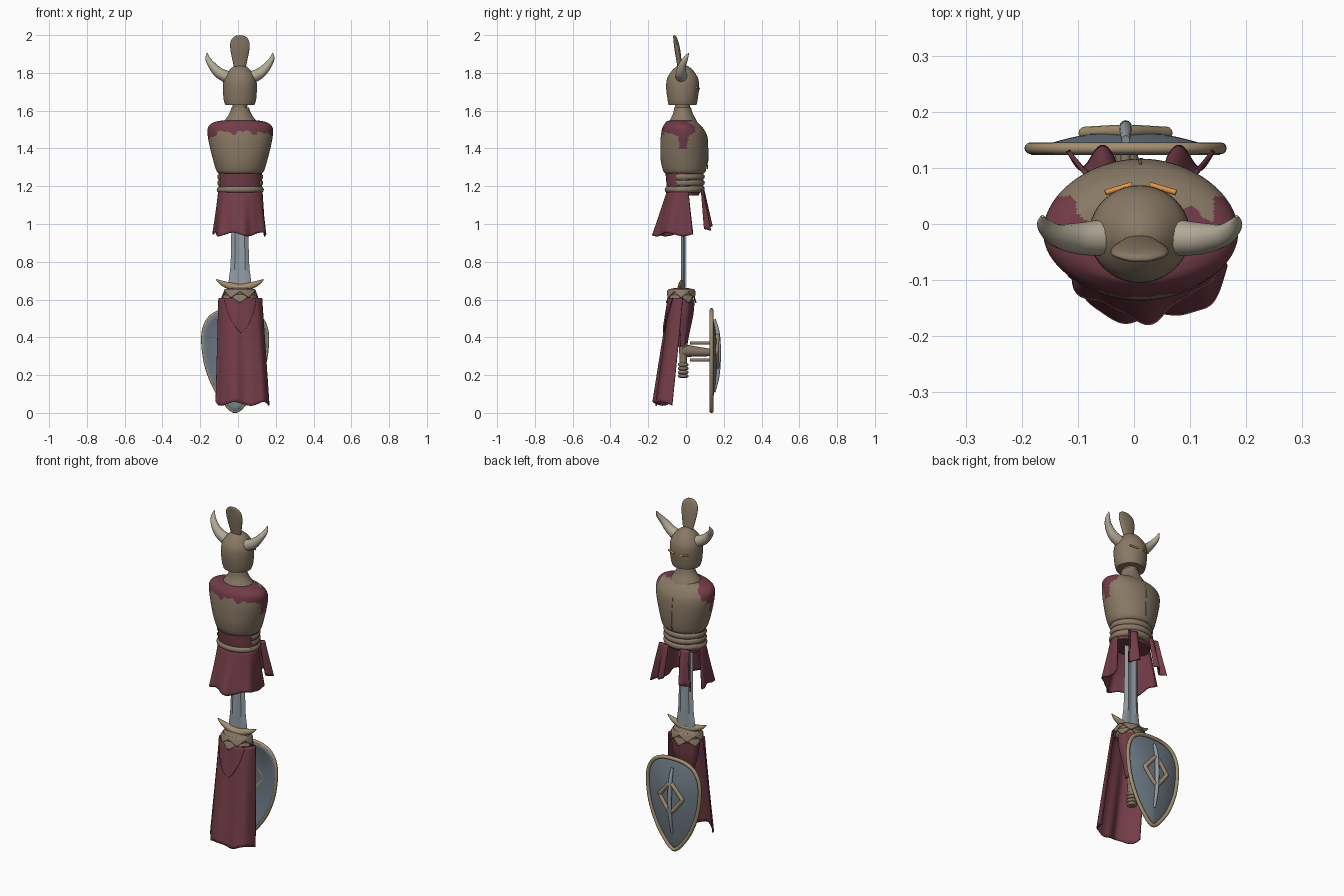
import bpy, math
from mathutils import Vector

if "Cube" in bpy.data.objects:
    bpy.data.objects.remove(bpy.data.objects["Cube"])

def mat(name, c):
    m = bpy.data.materials.new(name)
    m.diffuse_color = (*c, 1)
    m.use_nodes = True
    m.node_tree.nodes["Principled BSDF"].inputs["Base Color"].default_value = m.diffuse_color
    return m

TAN = mat("tan", (0.25, 0.19, 0.13))
CLOTH = mat("cloth", (0.17, 0.045, 0.065))
HORN = mat("horn", (0.45, 0.40, 0.31))
GOLD = mat("trim", (0.36, 0.27, 0.16))
STEEL = mat("steel", (0.30, 0.34, 0.37))
PLATE = mat("plate", (0.16, 0.20, 0.24))
GLOW = mat("glow", (0.75, 0.30, 0.06))
sin, cos, pi = math.sin, math.cos, math.pi
CX = 0.012

def finish(o, angle=45):
    bpy.ops.object.select_all(action='DESELECT')
    o.select_set(True)
    bpy.context.view_layer.objects.active = o
    bpy.ops.object.shade_smooth_by_angle(angle=math.radians(angle))
    return o

def spline(pts, t, closed=False):
    """Catmull-Rom through tuples, t in 0..1"""
    n = len(pts)
    k = t * (n if closed else n - 1)
    i = int(k) if closed else min(int(k), n - 2)
    f = k - i
    g = (lambda j: Vector(pts[j % n])) if closed else (lambda j: Vector(pts[max(0, min(n - 1, j))]))
    a, b, c, d = g(i - 1), g(i), g(i + 1), g(i + 2)
    return b + 0.5 * f * ((c - a) + f * (2 * a - 5 * b + 4 * c - d + f * (3 * (b - c) + d - a)))

def surf(name, f, nu, nv, m, closed=False, caps=False, thick=0, m2=None, pick=None):
    """Grid surface from f(u, v)"""
    w = nu if closed else nu + 1
    verts = [f(i / nu, j / nv) for j in range(nv + 1) for i in range(w)]
    faces = [(j * w + i, j * w + (i + 1) % w, (j + 1) * w + (i + 1) % w, (j + 1) * w + i)
             for j in range(nv) for i in range(nu)]
    if caps:
        faces += [tuple(reversed(range(w))), tuple(range(nv * w, nv * w + w))]
    me = bpy.data.meshes.new(name)
    me.from_pydata(verts, [], faces)
    me.materials.append(m)
    if m2:
        me.materials.append(m2)
        for p in me.polygons:
            p.material_index = int(pick(p.center))
    o = bpy.data.objects.new(name, me)
    bpy.context.collection.objects.link(o)
    if thick:
        s = o.modifiers.new("thickness", 'SOLIDIFY')
        s.thickness, s.offset = thick, 0
    return finish(o)

def loft(name, rows, m, nu=40, nv=30, shape=lambda p, a, v: p, **kw):
    """Stack of ellipses, rows of (z, rx, ry, cx, cy)"""
    def f(u, v):
        z, rx, ry, cx, cy = spline(rows, v)
        a = 2 * pi * u
        return shape(Vector((cx + rx * cos(a), cy + ry * sin(a), z)), a, v)
    return surf(name, f, nu, nv, m, closed=True, caps=True, **kw)

def tube(name, pts, r, m, radii=None, closed=False, n=24):
    cu = bpy.data.curves.new(name, 'CURVE')
    cu.dimensions, cu.bevel_depth, cu.bevel_resolution, cu.use_fill_caps = '3D', r, 4, True
    sp = cu.splines.new('POLY')
    k = n if closed else n + 1
    sp.points.add(k - 1)
    for i in range(k):
        sp.points[i].co = (*spline(pts, i / n, closed), 1)
        sp.points[i].radius = spline([(q, 0) for q in radii], i / n)[0] if radii else 1
    sp.use_cyclic_u = closed
    cu.materials.append(m)
    o = bpy.data.objects.new(name, cu)
    bpy.context.collection.objects.link(o)
    bpy.ops.object.select_all(action='DESELECT')
    o.select_set(True)
    bpy.context.view_layer.objects.active = o
    bpy.ops.object.convert(target='MESH')
    return finish(bpy.context.object)

# helmet, crest, horns, eye slits
hy = -0.018
loft("helmet", [(1.63, .077, .074, .01, hy), (1.66, .086, .080, .01, hy), (1.72, .090, .087, .01, hy),
                (1.77, .085, .082, .01, hy), (1.81, .060, .058, .01, hy), (1.835, .033, .03, .01, hy),
                (1.845, .002, .002, .01, hy)], TAN)
loft("crest", [(1.81, .026, .012, .01, -.030), (1.87, .040, .014, .01, -.038), (1.93, .051, .015, .01, -.047),
               (1.97, .048, .012, .01, -.054), (1.993, .028, .008, .01, -.060), (2.0, .002, .002, .01, -.062)], TAN)
for s, side in ((-1, "left"), (1, "right")):
    tube(side + "_horn", [(.01 + s * .06, -.024, 1.775), (.01 + s * .11, -.026, 1.80), (.01 + s * .148, -.02, 1.84),
                          (.01 + s * .170, -.002, 1.875), (.01 + s * .173, .014, 1.905)], .033, HORN, [1, .85, .62, .4, .08])
    tube(side + "_eye_slit", [(.012 + s * .016, .070, 1.717), (.012 + s * .063, .056, 1.722)], .005, GLOW, n=4)

# neck and collar
loft("neck", [(1.52, .035, .035, .01, -.018), (1.65, .04, .04, .01, -.018)], TAN, nv=4)
loft("neck_collar", [(1.52, .115, .085, CX, -.015), (1.55, .082, .070, CX, -.015), (1.585, .058, .052, CX, -.016),
                     (1.617, .046, .044, CX, -.018)], TAN, nv=12)

# armoured torso: torn cloth on shoulders
def patch(c):
    dx = abs(c.x - CX)
    n = .010 * sin(c.x * 55) + .006 * sin(c.x * 120 + c.z * 60)
    if c.y < .02 - n and c.z > 1.485 - .35 * max(0, dx - .1) + n:
        return True
    return dx > .115 + n and c.z > 1.475 + n and c.y < .05 or \
        dx > .15 and c.z > 1.40 + n and abs(c.y + .015) < .025 + n

loft("torso", [(1.262, .105, .09, CX, -.008), (1.28, .125, .112, CX, -.008), (1.34, .144, .124, CX, -.01),
               (1.42, .164, .126, CX, -.01), (1.475, .173, .120, CX, -.012), (1.51, .171, .107, CX, -.018),
               (1.532, .152, .090, CX, -.022), (1.545, .115, .075, CX, -.024), (1.55, .06, .05, CX, -.02)],
     TAN, nu=128, nv=80, m2=CLOTH, pick=patch)
tube("torso_seam", [(CX, .1145, 1.29), (CX + .002, .1155, 1.36), (CX - .002, .114, 1.44), (CX, .106, 1.48)], .0025, TAN)

# waist cloth, belt and front coils
loft("waist", [(1.15, .112, .080, CX, -.012), (1.20, .116, .090, CX, -.012), (1.29, .116, .098, CX, -.012)], CLOTH, nv=8)
tube("belt", [(CX + .108 * cos(a * pi / 6), -.012 + .084 * sin(a * pi / 6), 1.182) for a in range(12)],
     .017, TAN, closed=True, n=48)
for z in (1.185, 1.218, 1.250):
    tube("waist_coil", [(CX + .102 * cos(a * pi / 8), -.012 + .092 * sin(a * pi / 8), z) for a in range(-1, 10)],
         .0195, TAN, n=40)

# pleated back skirt
def skirt(u, v):
    t = (u - .5) * 3.8
    w = 1 + v * (.07 * sin(6.5 * t + 1) + .02 * sin(13 * t))
    return (CX + (.115 + .022 * v) * w * sin(t), -.015 - (.085 + .065 * v) * w * cos(t),
            1.17 - v * (.225 + .010 * sin(5 * t)))
surf("back_skirt", skirt, 80, 16, CLOTH, thick=.006)

# two curled front tassets
for s in (-1, 1):
    def flap(u, v):
        q = u - .5
        return (CX + s * (.07 + .02 * v + q * (.06 + .02 * v)), .088 + .03 * v + .014 * (.4 + v) * sin(u * 7),
                1.18 - v * (.20 + .03 * q))
    surf("front_tasset", flap, 20, 12, CLOTH, thick=.008)

# central blade, ridged cross-section
def blade(u, v):
    z, w = spline([(.62, .062), (.70, .059), (.78, .05), (.92, .046), (1.2, .044)], v)
    k = [(-1, 0), (-.55, -1), (-.2, -.5), (.2, -.5), (.55, -1), (1, 0), (.55, 1), (.2, .5), (-.2, .5), (-.55, 1)]
    x, y = k[round(u * 10) % 10]
    return (.01 + x * w, -.014 + y * .012, z)
surf("blade", blade, 10, 20, STEEL, closed=True, caps=True)

# guard collar with jagged edges and one crescent
loft("guard_collar", [(.585, .07, .055, .01, -.025), (.62, .082, .066, .01, -.025), (.642, .085, .070, .01, -.025),
                      (.655, .075, .06, .01, -.025), (.662, .03, .03, .01, -.025)], TAN, nv=16)
for k, z in enumerate((.655, .628)):
    def ruff(u, v):
        a = 2 * pi * u
        saw = abs((u * 6 + .5 * k) % 1 - .5) * 2
        r = .9 + .12 * v + .08 * v * saw
        return (.01 + .086 * r * cos(a), -.025 + .071 * r * sin(a), z - v * (.012 + .034 * saw))
    surf("guard_ruff", ruff, 72, 4, TAN, closed=True, thick=.006)
tube("guard_crescent", [(-.115, -.024, .706), (-.072, -.024, .682), (.01, -.024, .66),
                        (.092, -.024, .682), (.135, -.024, .706)], .022, GOLD, [.12, .7, 1, .7, .12])

# long back cape and its pointed overlay
def cape(u, v, lift=0):
    t = (u - .5) * 3.0
    fold = v ** .6 * (.009 * sin(t * 5 + .6) + .003 * sin(t * 10 + 1))
    x = .012 + .012 * v + (.113 + .027 * v) * sin(t)
    y = -.012 - .062 * v - (.075 + .02 * v) * cos(t) + fold - lift
    return (x, y, .608 - v * (.56 + .010 * sin(t * 5)))
surf("cape", cape, 80, 30, CLOTH, thick=.007)
surf("cape_overlay", lambda u, v: cape(.5 + (u - .5) * .55 * (1 - v ** 1.3) ** .8, v * .33, .008), 24, 14, CLOTH, thick=.006)

# wrapped cloth over the hilt, grip with cord rings
loft("hilt_cloth", [(.35, .028, .020, .01, -.018), (.42, .045, .028, .01, -.014), (.52, .075, .045, .01, -.010),
                    (.60, .082, .052, .01, -.010)], CLOTH, nv=14,
     shape=lambda p, a, v: Vector((p.x, p.y + .004 * sin(a * 5), p.z)))
loft("grip", [(.19, .018, .018, .0, -.015), (.37, .022, .022, .01, -.015)], TAN, nv=6)
for i in range(4):
    tube("grip_ring", [(.003 + .019 * cos(a * pi / 4), -.015 + .019 * sin(a * pi / 4), .195 + i * .02)
                       for a in range(8)], .009, TAN, closed=True)

# shield arm and straps
tube("shield_bracket", [(.0, -.02, .33), (-.005, .05, .325), (-.015, .13, .32)], .036, TAN, [1, .75, .55])
for z in (.37, .28):
    tube("shield_strap", [(-.015, .02, z), (-.015, .135, z)], .009, TAN, n=4)

# kite shield: dished face, rim, diamond emblem and rod
half = [(0, .544), (.08, .535), (.135, .502), (.165, .44), (.168, .35), (.148, .235), (.10, .12), (.04, .037), (.012, .013)]
outline = half + [(0, .0105)] + [(-x, z) for x, z in reversed(half[1:])]

def dish(u, v):
    x, z = spline(outline, u % 1, True)
    return (-.015 + x * v, .127 + .034 * (1 - v * v), .31 + (z - .31) * v)
surf("shield_face", lambda u, v: dish(u, max(1 - v, .01)), 72, 12, PLATE, closed=True, thick=.008)
tube("shield_rim", [(x - .015, .135, z) for x, z in outline], .0105, GOLD, closed=True, n=90)
tube("shield_emblem", [(-.015 + .072 * x, .166 - .004 * abs(x), .325 + .082 * z) for x, z in
                       ((1, .06), (.9, .2), (.16, .95), (-.16, .95), (-.9, .2), (-1, .06), (-.9, -.12), (-.16, -.92),
                        (.16, -.92), (.9, -.12))], .0115, GOLD, closed=True, n=60)
tube("shield_rod", [(-.015, .150, .495), (-.015, .168, .42), (-.015, .174, .31), (-.015, .168, .2), (-.015, .15, .11)],
     .011, STEEL, [.7, 1, 1, .9, .6])
